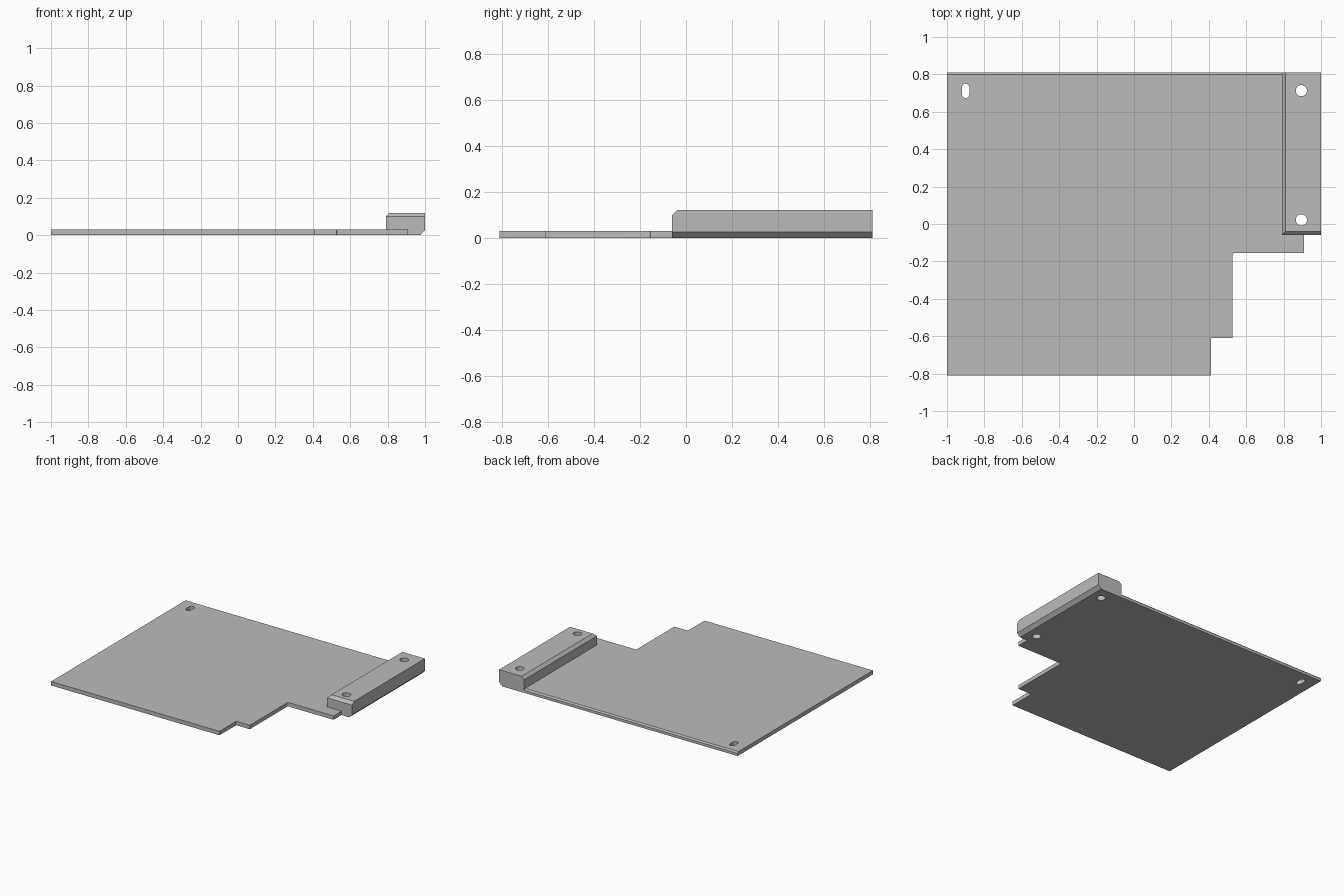
import bpy, bmesh, math

cube = bpy.data.objects.get("Cube")
if cube:
    bpy.data.objects.remove(cube, do_unlink=True)

grey = bpy.data.materials.new("plain grey")
grey.use_nodes = True
colour = (0.5, 0.5, 0.5, 1)
grey.diffuse_color = colour
grey.node_tree.nodes["Principled BSDF"].inputs["Base Color"].default_value = colour


def prism(name, outline, z0, z1, chamfers=()):
    """Extrude an outline upward; chamfers are (edge midpoint test, size) pairs."""
    bm = bmesh.new()
    base = bm.faces.new([bm.verts.new((x, y, z0)) for x, y in outline])
    top = bmesh.ops.extrude_face_region(bm, geom=[base])["geom"]
    verts = [g for g in top if isinstance(g, bmesh.types.BMVert)]
    bmesh.ops.translate(bm, verts=verts, vec=(0, 0, z1 - z0))
    bmesh.ops.recalc_face_normals(bm, faces=bm.faces)
    for test, size in chamfers:
        edges = [e for e in bm.edges if all(test(v.co) for v in e.verts)]
        bmesh.ops.bevel(bm, geom=edges, offset=size, segments=1,
                        affect='EDGES', profile=0.5)
    mesh = bpy.data.meshes.new(name)
    bm.to_mesh(mesh)
    bm.free()
    mesh.materials.append(grey)
    obj = bpy.data.objects.new(name, mesh)
    bpy.context.collection.objects.link(obj)
    return obj


def arc(cx, cy, r, start, end, steps):
    angles = [math.radians(start + (end - start) * i / steps) for i in range(steps + 1)]
    return [(cx + r * math.cos(a), cy + r * math.sin(a)) for a in angles]


def combine(target, other, operation):
    mod = target.modifiers.new(operation.lower(), 'BOOLEAN')
    mod.operation = operation
    mod.solver = 'EXACT'
    mod.object = other
    bpy.context.view_layer.objects.active = target
    bpy.ops.object.modifier_apply(modifier=mod.name)
    bpy.data.objects.remove(other, do_unlink=True)


# Stepped plate with a small inner fillet and a chamfered back edge
back, top = 0.81, 0.03
steps = [(-1, -back), (0.412, -back), (0.412, -0.61), (0.526, -0.61)]
steps += arc(0.538, -0.167, 0.012, 180, 90, 5)
steps += [(0.91, -0.155), (0.91, back), (-1, back)]
panel = prism("mounting_panel", steps, 0, top,
              [(lambda c: c.y > back - 0.001 and c.z > top - 0.001, 0.01)])

# Raised rail along the right edge, chamfered above and below
left, front, high = 0.79, -0.06, 0.12
rail = prism("raised_rail", [(left, front), (1, front), (1, back), (left, back)], 0, high, [
    (lambda c: c.x > 0.999 and c.z < 0.001, 0.026),
])
bm = bmesh.new()
bm.from_mesh(rail.data)
edges = [e for e in bm.edges if all(v.co.z > high - 0.001 for v in e.verts)
         and (all(v.co.x < left + 0.001 for v in e.verts)
              or all(v.co.y < front + 0.001 for v in e.verts))]
bmesh.ops.bevel(bm, geom=edges, offset=0.021, segments=1, affect='EDGES', profile=0.5)
bm.to_mesh(rail.data)
bm.free()
combine(panel, rail, 'UNION')

# Two round holes through the rail
for y in (0.022, 0.713):
    hole = prism("hole_cutter", arc(0.895, y, 0.03, 0, 360, 32)[:-1], -0.1, 0.3)
    combine(panel, hole, 'DIFFERENCE')

# Rounded slot in the back corner
slot = arc(-0.9, 0.73, 0.02, 0, 180, 10) + arc(-0.9, 0.694, 0.02, 180, 360, 10)
combine(panel, prism("slot_cutter", slot, -0.1, 0.3), 'DIFFERENCE')

bpy.ops.object.select_all(action='DESELECT')
panel.select_set(True)
bpy.context.view_layer.objects.active = panel
bpy.ops.object.shade_smooth_by_angle(angle=math.radians(30))
